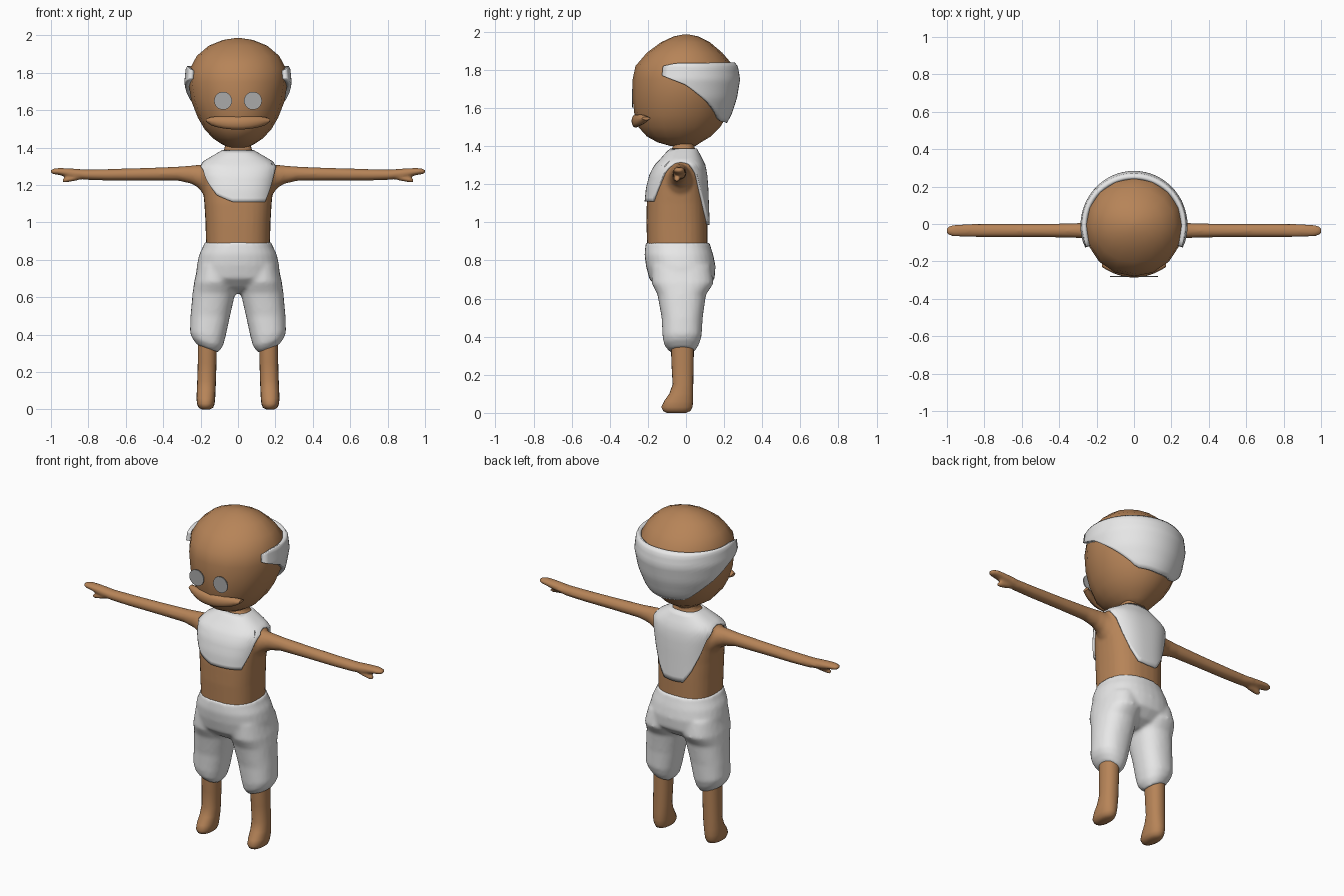
import bpy, bmesh, math

if "Cube" in bpy.data.objects:
    bpy.data.objects.remove(bpy.data.objects["Cube"])


def material(name, rgb):
    m = bpy.data.materials.new(name)
    m.diffuse_color = (*rgb, 1)
    m.use_nodes = True
    m.node_tree.nodes["Principled BSDF"].inputs["Base Color"].default_value = m.diffuse_color
    return m


SKIN = material("brown skin", (0.47, 0.23, 0.097))
CLOTH = material("pale cloth", (0.8, 0.8, 0.8))
EYE = material("grey eye", (0.4, 0.4, 0.4))


def ring_point(row, a, power=1.0):
    """Point of a cross-section row (pos, centre, half width, front, back); a = 0 faces front."""
    _, c, h, f, b = row
    s, k = math.sin(a), math.cos(a)
    s = math.copysign(abs(s) ** power, s)
    k = math.copysign(abs(k) ** power, k)
    return c + h * s, (f + b) / 2 - (b - f) / 2 * k


def loft(bm, rows, n=16, power=1.0, axis="z", sign=1):
    """Closed skin through cross-sections stacked along z, or along x for arms and lips."""
    rings = []
    for row in rows:
        ring = []
        for i in range(n):
            u, y = ring_point(row, 2 * math.pi * i / n, power)
            co = (sign * u, y, row[0]) if axis == "z" else (sign * row[0], y, u)
            ring.append(bm.verts.new(co))
        rings.append(ring)
    for r, q in zip(rings, rings[1:]):
        for i in range(n):
            j = (i + 1) % n
            bm.faces.new((r[i], r[j], q[j], q[i]))
    bm.faces.new(rings[0])
    bm.faces.new(rings[-1])


def finish(bm, name, mat, fuse=0, angle=40):
    """Make the object; fuse > 0 melts overlapping closed skins into one."""
    bmesh.ops.recalc_face_normals(bm, faces=bm.faces)
    me = bpy.data.meshes.new(name)
    bm.to_mesh(me)
    bm.free()
    ob = bpy.data.objects.new(name, me)
    bpy.context.collection.objects.link(ob)
    me.materials.append(mat)
    bpy.ops.object.select_all(action="DESELECT")
    ob.select_set(True)
    bpy.context.view_layer.objects.active = ob
    bpy.ops.object.shade_smooth_by_angle(angle=math.radians(angle))
    if fuse:
        m = ob.modifiers.new("fuse", "REMESH")
        m.mode, m.voxel_size, m.use_smooth_shade = "VOXEL", fuse, True
        m = ob.modifiers.new("soften", "SMOOTH")
        m.factor, m.iterations = 0.5, 5
    return ob


def lerp_table(table, x):
    """Linear interpolation of a table whose first column rises."""
    x = min(max(x, table[0][0]), table[-1][0])
    for p, q in zip(table, table[1:]):
        if x <= q[0]:
            t = (x - p[0]) / (q[0] - p[0])
            return tuple(a + (b - a) * t for a, b in zip(p, q))


def patch(name, rows, angles, low, high, offset, power=1.0, steps=14):
    """Thin shell lying on a lofted body between two height outlines."""
    bm = bmesh.new()
    cols = []
    for a in angles:
        z0, z1 = low(a), high(a)
        col = []
        for k in range(steps + 1):
            z = z0 + (z1 - z0) * k / steps
            _, c, h, f, b = lerp_table(rows, z)
            row = (z, c, h + offset, f - offset, b + offset)
            x, y = ring_point(row, math.radians(a), power)
            col.append(bm.verts.new((x, y, z)))
        cols.append(col)
    for p, q in zip(cols, cols[1:]):
        for k in range(steps):
            bm.faces.new((p[k], q[k], q[k + 1], p[k + 1]))
    bmesh.ops.remove_doubles(bm, verts=bm.verts, dist=1e-5)
    ob = finish(bm, name, CLOTH)
    m = ob.modifiers.new("thickness", "SOLIDIFY")
    m.thickness, m.offset = offset + 0.005, -1


# head
HEAD = [(1.400, 0, .05, -.08, .05), (1.42, 0, .09, -.15, .08), (1.45, 0, .135, -.205, .13),
        (1.50, 0, .18, -.25, .18), (1.56, 0, .215, -.27, .215), (1.65, 0, .25, -.28, .245),
        (1.75, 0, .265, -.28, .262), (1.82, 0, .258, -.265, .25), (1.89, 0, .22, -.205, .19),
        (1.945, 0, .155, -.13, .125), (1.975, 0, .08, -.065, .065), (1.985, 0, .015, -.015, .015)]
bm = bmesh.new()
loft(bm, HEAD)
finish(bm, "head", SKIN)

# cap band wrapping the back of the head
BAND_LOW = [(66, 1.77), (92, 1.72), (119, 1.625), (145, 1.53), (180, 1.52)]
BAND_HIGH = [(66, 1.82), (80, 1.835), (180, 1.84)]
fold = lambda a: min(a, 360 - a)
patch("head_band", HEAD, [66 + 228 * i / 36 for i in range(37)],
      lambda a: lerp_table(BAND_LOW, fold(a))[1],
      lambda a: lerp_table(BAND_HIGH, fold(a))[1], 0.022)

# lips
bm = bmesh.new()
rows = []
for i in range(13):
    t = -1 + i / 6
    y, r = -.264 + .055 * t * t, .008 + .027 * math.sqrt(1 - t * t)
    rows.append((.17 * t, 1.531 + .014 * t * t, r, y - .022, y + .022))
loft(bm, rows, 12, axis="x")
finish(bm, "lips", SKIN)

# eyes
for s, side in ((-1, "left"), (1, "right")):
    bpy.ops.mesh.primitive_cylinder_add(vertices=24, radius=.048, depth=.006,
                                        location=(s * .08, -.281, 1.65),
                                        rotation=(math.pi / 2, 0, 0))
    bpy.context.object.name = side + "_eye"
    bpy.context.object.data.materials.append(EYE)

# torso, neck, arms and hands
TORSO = [(.84, 0, .170, -.203, .113), (1.0, 0, .174, -.208, .112), (1.1, 0, .18, -.206, .108),
         (1.18, 0, .188, -.198, .105), (1.25, 0, .198, -.18, .10), (1.30, 0, .198, -.155, .09),
         (1.33, 0, .168, -.125, .075), (1.37, 0, .10, -.09, .055), (1.385, 0, .073, -.072, .045),
         (1.44, 0, .068, -.062, .045)]
ARM = [(.10, 1.225, .085, -.12, .05), (.18, 1.225, .085, -.105, .035), (.21, 1.245, .062, -.09, .02),
       (.25, 1.255, .049, -.08, .01), (.32, 1.26, .038, -.074, .004), (.5, 1.257, .034, -.071, .001),
       (.7, 1.254, .031, -.071, .001), (.82, 1.255, .028, -.071, .001), (.9, 1.265, .024, -.07, 0),
       (.96, 1.272, .019, -.067, -.004), (.99, 1.272, .014, -.062, -.01), (1.002, 1.272, .008, -.05, -.02)]
THUMB = [(.82, 1.25, .015, -.06, -.02), (.87, 1.238, .017, -.065, -.025),
         (.92, 1.226, .014, -.065, -.03), (.94, 1.224, .009, -.06, -.035)]
bm = bmesh.new()
loft(bm, TORSO, 32, .8)
for s in (-1, 1):
    loft(bm, ARM, 16, axis="x", sign=s)
    loft(bm, THUMB, 12, axis="x", sign=s)
finish(bm, "torso_and_arms", SKIN, fuse=0.009)

# bib over chest, shoulders and back (angle measured from the front)
BIB_LOW = [(-180, .985), (-165, .99), (-150, 1.06), (-135, 1.16), (-125, 1.25), (-108, 1.31),
           (-90, 1.32), (-75, 1.31), (-60, 1.28), (-48, 1.21), (-30, 1.145), (-5, 1.11),
           (45, 1.11), (58, 1.19), (66, 1.27), (78, 1.31), (90, 1.32), (108, 1.31),
           (125, 1.25), (135, 1.16), (150, 1.06), (165, .99), (180, .985)]
patch("bib", TORSO, [-180 + 5 * i for i in range(73)],
      lambda a: lerp_table(BIB_LOW, a)[1], lambda a: 1.387, 0.012, .8)

# baggy trousers
HIPS = [(.62, 0, .03, -.07, .04), (.65, 0, .14, -.14, .10), (.70, 0, .225, -.192, .15),
        (.77, 0, .22, -.21, .155), (.83, 0, .207, -.218, .143), (.87, 0, .187, -.214, .13),
        (.893, 0, .18, -.211, .124)]
TROUSER_LEG = [(.325, .163, .058, -.085, .045), (.34, .163, .068, -.10, .055),
               (.36, .163, .083, -.115, .068), (.4, .162, .095, -.123, .082),
               (.5, .148, .106, -.128, .088), (.62, .129, .114, -.15, .105),
               (.68, .122, .113, -.18, .145), (.77, .115, .10, -.18, .13)]
bm = bmesh.new()
loft(bm, HIPS, 32, .88)
for s in (-1, 1):
    loft(bm, TROUSER_LEG, 24, .88, sign=s)
for v in bm.verts:  # hems hang lower on the inside
    if v.co.z < .45:
        v.co.z += .35 * (abs(v.co.x) - .163) * (.45 - v.co.z) / .12
finish(bm, "trousers", CLOTH, fuse=0.011)

# lower legs and feet
SHIN = [(0, .172, .022, -.10, .0), (.01, .172, .040, -.12, .024), (.03, .172, .047, -.13, .034),
        (.06, .172, .05, -.116, .038), (.10, .17, .05, -.088, .038), (.15, .168, .05, -.07, .038),
        (.25, .165, .05, -.076, .04), (.38, .163, .051, -.08, .042)]
for s, side in ((-1, "left"), (1, "right")):
    bm = bmesh.new()
    loft(bm, SHIN, 20, .9, sign=s)
    finish(bm, side + "_lower_leg", SKIN, angle=60)
